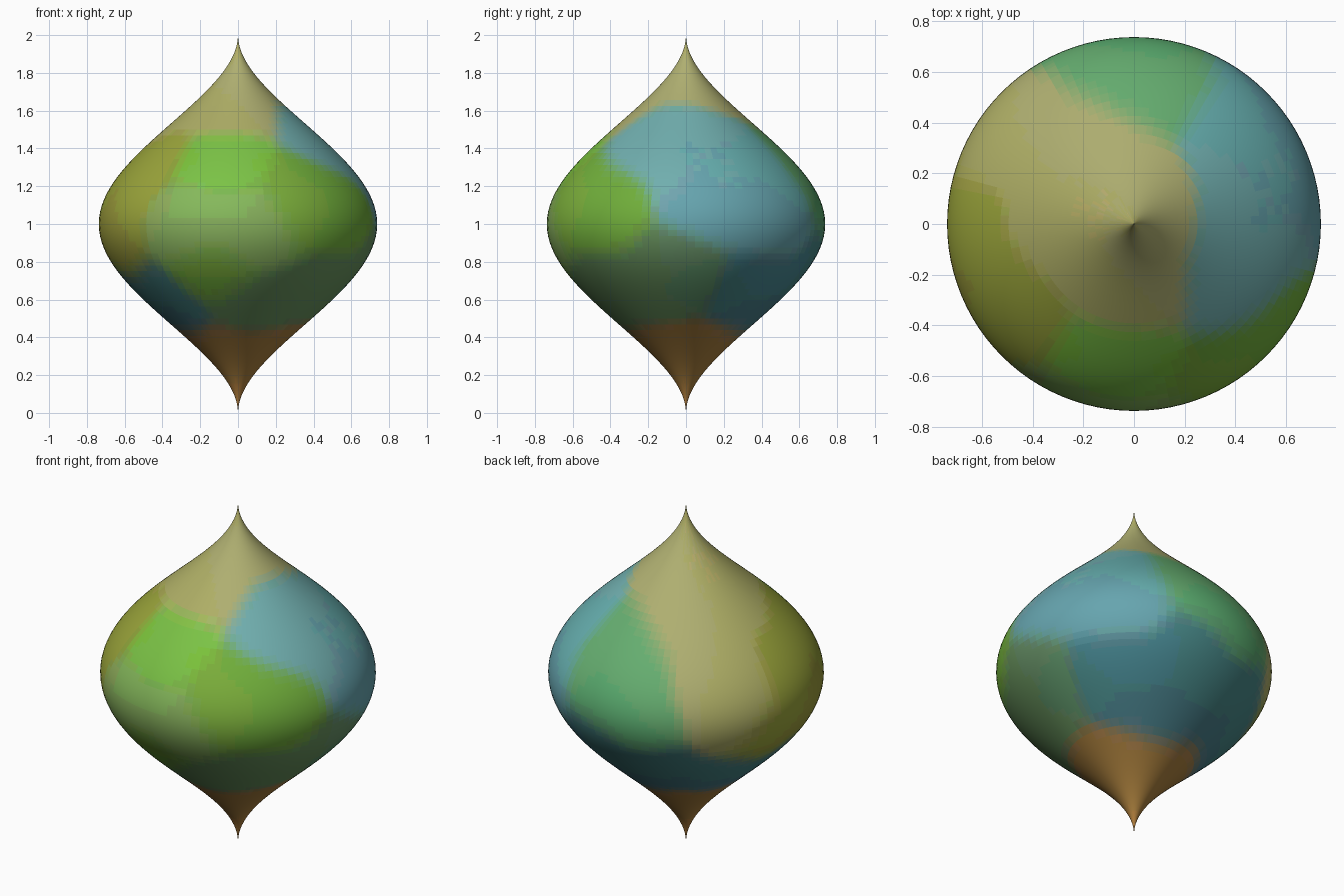
import bpy, bmesh
from math import cos, sin, pi, radians, exp
from mathutils import Vector

if "Cube" in bpy.data.objects:
    bpy.data.objects.remove(bpy.data.objects["Cube"])

R, RINGS, SIDES = 0.737, 64, 96


def radius(z):
    # bulging belly that flows into a needle point at both ends
    u = z - 1
    return R * 0.5 * ((1 + cos(pi * u)) / 2 + (1 - u * u) ** 2)


def on_surface(deg, z):
    a = radians(deg)
    return Vector((radius(z) * cos(a), radius(z) * sin(a), z))


# Colour patches: tone, then the spots (azimuth from +x, height) it covers
LIME, LEAF, PALE = (.46, .77, .26), (.46, .67, .24), (.54, .70, .38)
MOSS, TEAL, SEA = (.38, .55, .38), (.42, .66, .68), (.28, .50, .54)
TAN, OLIVE = (.70, .69, .42), (.60, .62, .22)
MINT, BROWN = (.38, .67, .43), (.66, .47, .25)
patches = [
    (LIME, [(-100, 1.33)]),
    (PALE, [(-110, 1.02), (-85, .95)]),
    (LEAF, [(-60, 1.12), (-40, 1.05), (-100, .75)]),
    (MOSS, [(-40, .65), (-10, .7), (-75, .58)]),
    (TEAL, [(0, 1.4), (10, 1.2), (30, 1.3), (-20, 1.45), (45, 1.05)]),
    (SEA, [(45, .65), (80, .75), (110, .65), (150, .6), (190, .6), (215, .58), (75, .55)]),
    (TAN, [(-100, 1.62), (180, 1.6), (140, 1.25), (125, 1.45), (150, 1.05), (0, 1.85)]),
    (OLIVE, [(185, 1.15), (205, 1.1), (215, 1.3), (165, .88), (200, .88)]),
    (MINT, [(95, 1.3), (85, 1.15), (100, 1.05)]),
    (BROWN, [(a, .28) for a in range(0, 360, 60)] + [(0, .1)]),
]
seeds = [(on_surface(*s), Vector(c)) for c, spots in patches for s in spots]


def tone_at(p):
    # soft blend of nearby patches, rounded so materials are shared
    near = min((p - s).length_squared for s, _ in seeds)
    total, mix = 0.0, Vector((0, 0, 0))
    for s, c in seeds:
        w = exp(-45 * ((p - s).length_squared - near))
        total += w
        mix += c * w
    return tuple(round(v / total * 25) / 25 for v in mix)


# Body: profile spun round the vertical axis
bm = bmesh.new()
profile = [bm.verts.new((radius(2 * i / RINGS), 0, 2 * i / RINGS)) for i in range(RINGS + 1)]
edges = [bm.edges.new(pair) for pair in zip(profile, profile[1:])]
bmesh.ops.spin(bm, geom=profile + edges, cent=(0, 0, 0), axis=(0, 0, 1),
               angle=2 * pi, steps=SIDES)
bmesh.ops.remove_doubles(bm, verts=bm.verts, dist=1e-5)
bmesh.ops.recalc_face_normals(bm, faces=bm.faces)

mesh = bpy.data.meshes.new("pointed_body")
slots = {}
for face in bm.faces:
    face.smooth = True
    tone = tone_at(face.calc_center_median())
    if tone not in slots:
        mat = bpy.data.materials.new("patch_tone")
        mat.diffuse_color = (*(v ** 2.2 for v in tone), 1)
        mat.use_nodes = True
        mat.node_tree.nodes["Principled BSDF"].inputs["Base Color"].default_value = mat.diffuse_color
        mesh.materials.append(mat)
        slots[tone] = len(slots)
    face.material_index = slots[tone]
bm.to_mesh(mesh)
bm.free()
bpy.context.collection.objects.link(bpy.data.objects.new("pointed_body", mesh))
